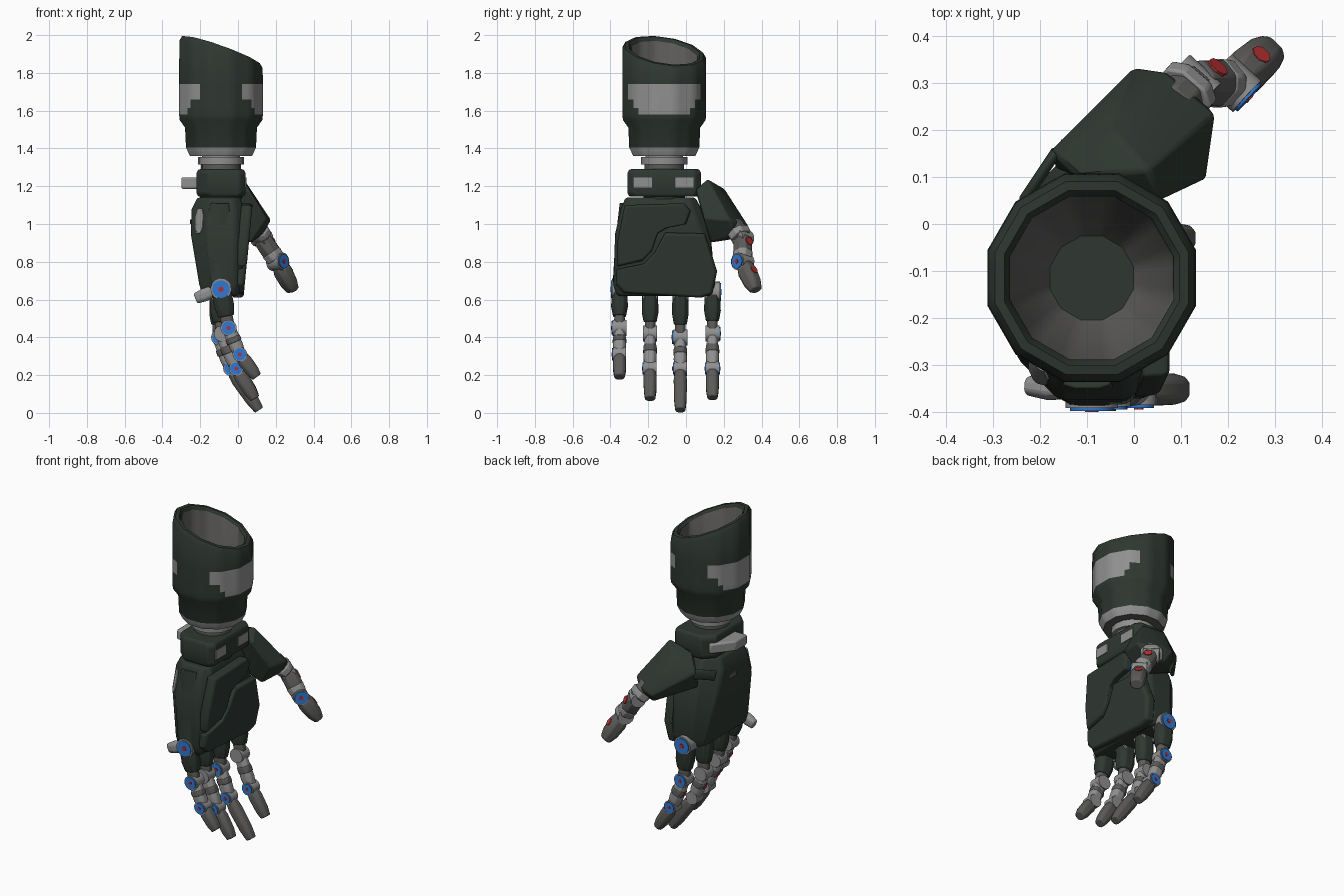
import bpy, bmesh, math
from mathutils import Vector as V

cube = bpy.data.objects.get("Cube")
if cube:
    bpy.data.objects.remove(cube, do_unlink=True)


def material(name, *rgb):
    m = bpy.data.materials.new(name)
    m.use_nodes = True
    m.diffuse_color = (*rgb, 1)
    m.node_tree.nodes["Principled BSDF"].inputs["Base Color"].default_value = (*rgb, 1)
    return m


GREEN = material("dark green", .028, .039, .031)
LIGHT = material("light grey", .28, .28, .28)
GREY = material("mid grey", .105, .103, .1)
BLUE = material("blue", .03, .19, .65)
RED = material("red", .45, .03, .03)


def finish(name, bm, mats, bevel=0, angle=35):
    bmesh.ops.recalc_face_normals(bm, faces=bm.faces)
    me = bpy.data.meshes.new(name)
    bm.to_mesh(me)
    bm.free()
    ob = bpy.data.objects.new(name, me)
    bpy.context.collection.objects.link(ob)
    for m in mats:
        me.materials.append(m)
    if bevel:
        mod = ob.modifiers.new("bevel", 'BEVEL')
        mod.width, mod.segments, mod.limit_method = bevel, 2, 'ANGLE'
    bpy.ops.object.select_all(action='DESELECT')
    ob.select_set(True)
    bpy.context.view_layer.objects.active = ob
    bpy.ops.object.shade_smooth_by_angle(angle=math.radians(angle))


def loft(name, rings, mats, bevel=0, caps=True, rule=None, angle=35):
    """Skin a stack of closed rings; rule picks the material of each face."""
    bm = bmesh.new()
    rows = [[bm.verts.new(p) for p in r] for r in rings]
    n = len(rows[0])
    for k, (a, b) in enumerate(zip(rows, rows[1:])):
        for i in range(n):
            f = bm.faces.new((a[i], a[(i + 1) % n], b[(i + 1) % n], b[i]))
            if rule:
                f.material_index = rule(k, f.calc_center_median())
    if caps:
        bm.faces.new(rows[0])
        bm.faces.new(rows[-1])
    finish(name, bm, mats, bevel, angle)


def rect(z, x0, x1, y0, y1, c):
    """Chamfered rectangle, with the chamfer wider on the back of the hand."""
    d = c * .5
    return [(x0 + c, y0, z), (x1 - d, y0, z), (x1, y0 + d, z), (x1, y1 - d, z),
            (x1 - d, y1, z), (x0 + c, y1, z), (x0, y1 - c, z), (x0, y0 + c, z)]


def plate(name, x0, x1, y0, y1, z0, z1, mat):
    loft(name, [rect(z, x0, x1, y0, y1, .002) for z in (z0, z1)], [mat])


def limb(name, a, b, side, cuts, mat, bevel=.006):
    """Eight-sided bar from a to b; cuts hold (fraction, half width, half depth)."""
    a, b = V(a), V(b)
    d = (b - a).normalized()
    s = (side - d * side.dot(d)).normalized()
    u = s.cross(d)
    shape = [(1, .5), (.5, 1), (-.5, 1), (-1, .5), (-1, -.5), (-.5, -1), (.5, -1), (1, -.5)]
    rings = [[a.lerp(b, t) + s * (w * i) + u * (h * j) for i, j in shape] for t, w, h in cuts]
    loft(name, rings, [mat], bevel)


def disc(name, center, axis, r, half, mat, n=14):
    axis = V(axis).normalized()
    u = axis.orthogonal().normalized()
    w = axis.cross(u)
    ang = [2 * math.pi * i / n for i in range(n)]
    rings = [[V(center) + axis * h + (u * math.cos(t) + w * math.sin(t)) * r for t in ang]
             for h in (-half, half)]
    loft(name, rings, [mat])


# Forearm sleeve: hollow twelve-sided shell with a rim slanted two ways
CX, CY = -.09, -.115


def arm_ring(r, z, slant=0, sides=12, sub=4):
    pts = []
    corner = [(r * math.cos(math.pi / 6 * (i + .5)), r * math.sin(math.pi / 6 * (i + .5)))
              for i in range(sides + 1)]
    for (x0, y0), (x1, y1) in zip(corner, corner[1:]):
        for k in range(sub):
            t = k / sub
            x, y = x0 + (x1 - x0) * t, y0 + (y1 - y0) * t
            pts.append((CX + x, CY + y, z - slant * (x + .4 * y)))
    return pts


def patch(k, c):
    if k == 0:
        return 1
    if k > 10:
        return 2
    if k not in (4, 5, 6):
        return 0
    spread = math.degrees(math.atan2(abs(c.y - CY), abs(c.x - CX)))
    return 1 if spread < (34, 46, 59)[k - 4] else 0


sleeve = [arm_ring(.17, 1.36), arm_ring(.192, 1.405), arm_ring(.197, 1.51), arm_ring(.226, 1.55),
          arm_ring(.23, 1.58), arm_ring(.23, 1.615), arm_ring(.23, 1.66), arm_ring(.23, 1.74),
          arm_ring(.228, 1.89, .33), arm_ring(.213, 1.916, .35), arm_ring(.193, 1.918, .36),
          arm_ring(.18, 1.9, .36), arm_ring(.175, 1.65), arm_ring(.09, 1.5)]
loft("forearm_sleeve", sleeve, [GREEN, LIGHT, GREY], caps=False, rule=patch, angle=40)
disc("sleeve_floor", (CX, CY, 1.5), (0, 0, 1), .095, .004, GREEN, 12)
disc("sleeve_base", (CX, CY, 1.366), (0, 0, 1), .168, .005, GREY, 12)

# Wrist joint and cuff
for name, r, z, half, mat in [("collar", .1, 1.365, .015, LIGHT), ("ball", .122, 1.335, .02, LIGHT),
                              ("neck", .105, 1.3, .018, GREY), ("core", .11, 1.15, .018, GREEN)]:
    disc("wrist_" + name, (CX, CY, z), (0, 0, 1), r, half, mat, 16)
loft("wrist_cuff", [rect(z, -.22 + d, .04 - d, -.31 + d, .08 - d, .06)
     for z, d in ((1.145, .01), (1.165, 0), (1.27, 0), (1.29, .01))], [GREEN], .008)
for i, y in enumerate((-.23, -.01)):
    plate("cuff_plate_%d" % i, .037, .044, y - .05, y + .05, 1.193, 1.247, LIGHT)
# Curved bar wrapping the back of the cuff
loft("cuff_back_bar", [[(-.3, -.17, z), (-.3, -.06, z), (-.205, .06, z), (-.17, .03, z), (-.18, -.17, z)]
     for z in (1.185, 1.247)], [LIGHT], .01)

# Hand body, widening towards the knuckles
loft("hand_body", [rect(.62, -.185, .0, -.365, .13, .05), rect(.68, -.205, .02, -.385, .155, .07),
                   rect(.95, -.25, .03, -.375, .13, .09), rect(1.08, -.245, .03, -.345, .08, .09),
                   rect(1.14, -.215, .01, -.32, .05, .07)], [GREEN], .012)


def palm_plate(name, outline, x0, x1, shrink):
    n = len(outline)
    cy, cz = sum(p[0] for p in outline) / n, sum(p[1] for p in outline) / n
    rings = [[(x + (z - .9) * .09, cy + (y - cy) * s, cz + (z - cz) * s) for y, z in outline]
             for x, s in ((x0, 1), (x1 - .015, 1), (x1, shrink))]
    loft(name, rings, [GREEN], .006)


# Interlocking palm pads
palm_plate("upper_palm_pad", [(-.325, 1.1), (-.01, 1.11), (.025, 1.07), (.0, 1.0), (-.1, .98), (-.15, .95),
           (-.18, .86), (-.23, .805), (-.365, .775), (-.365, .9)], 0, .058, .95)
palm_plate("lower_palm_pad", [(-.11, .955), (.1, .95), (.165, .75), (.14, .63), (.08, .61), (-.33, .635),
           (-.372, .68), (-.368, .76), (-.22, .79), (-.165, .85)], 0, .056, .95)

# Outer edge panel and back details
limb("edge_panel", (-.1, -.335, 1.11), (-.09, -.38, .68), V((1, 0, 0)),
     [(0, .05, .016), (.5, .075, .018), (1, .05, .008)], GREEN)
limb("edge_mark", (-.2, -.302, 1.08), (-.206, -.331, .95), V((.7, -.7, 0)),
     [(0, .014, .007), (.3, .028, .007), (.8, .024, .007), (1, .012, .007)], LIGHT, 0)
plate("back_slot", -.254, -.247, -.13, -.06, 1.0, 1.025, GREY)

# Thumb cover: faceted shell leaning away from the wrist
bm = bmesh.new()
for p in [(-.18, .155, 1.1), (-.12, .1, 1.19), (.03, .115, 1.24), (.06, .05, 1.18), (-.05, .2, 1.19),
          (.0, .335, .98), (.07, .325, .995), (.175, .235, 1.02), (.155, .095, 1.03), (.07, .13, .9),
          (.02, .29, .925), (-.17, .12, 1.0), (.13, .26, .94), (.1, .12, 1.12)]:
    bm.verts.new(p)
hull = bmesh.ops.convex_hull(bm, input=bm.verts)
bmesh.ops.delete(bm, geom=list({g for g in hull["geom_interior"] if g.is_valid}), context='VERTS')
finish("thumb_cover", bm, [GREEN], .01)
limb("thumb_strap", (-.235, .05, 1.06), (-.165, .155, 1.09), V((0, 0, 1)),
     [(0, .03, .012), (1, .03, .012)], GREEN)


def back_mark(name, a, b, side, sign, off, t, r):
    """Small red plate on the back of a segment."""
    a, b = V(a), V(b)
    u = side.cross((b - a).normalized()).normalized() * sign
    disc(name, a.lerp(b, t) + u * off, u, r, .004, RED, 8)


def joint(name, p, axis, r, width, outs):
    """Hinge barrel with a coloured cap on each listed end."""
    axis = V(axis).normalized()
    disc(name + "_barrel", p, axis, r, width, LIGHT)
    for out in outs:
        end = V(p) + axis * width * out
        disc(name + "_cap", end, axis, r * .84, .006, BLUE)
        disc(name + "_dot", end + axis * out * .005, axis, r * .27, .004, RED, 6)


# Four fingers: y position, capped ends per joint, and joints as (x, z)
LOW, HIGH, BOTH, NONE = (-1,), (1,), (-1, 1), ()
fingers = {
    "little": (-.352, (LOW, LOW, LOW), [(-.09, .655), (-.05, .45), (.01, .31), (.1, .19)]),
    "ring": (-.19, (NONE, NONE, LOW), [(-.1, .625), (-.085, .42), (-.01, .235), (.09, .075)]),
    "middle": (-.03, (NONE, LOW, LOW), [(-.1, .625), (-.1, .4), (-.04, .235), (.112, .015)]),
    "index": (.14, (HIGH, HIGH, BOTH), [(-.1, .64), (-.085, .42), (-.01, .235), (.09, .08)]),
}
SIDE = V((0, -1, 0))
for name, (y, outs, path) in fingers.items():
    p = [V((x, y, z)) for x, z in path]
    edge = name in ("little", "index")
    joint(name + "_knuckle", p[0], (0, 1, 0), .056 if edge else .045, .04, outs[0])
    joint(name + "_middle_joint", p[1], (0, 1, 0), .043, .037, outs[1])
    joint(name + "_end_joint", p[2], (0, 1, 0), .039, .034, outs[2])
    limb(name + "_base", p[0], p[1], SIDE, [(0, .042, .052), (.45, .044, .052), (.7, .034, .042)], GREEN)
    limb(name + "_base_fork", p[0], p[1], SIDE, [(.6, .027, .034), (1, .029, .034)], GREY)
    limb(name + "_mid", p[1], p[2], SIDE, [(.1, .028, .036), (.7, .035, .037), (1, .028, .03)], LIGHT)
    limb(name + "_mid_band", p[1], p[2], SIDE, [(.35, .034, .04), (.55, .037, .04)], GREY)
    limb(name + "_tip", p[2], p[3], SIDE, [(.1, .028, .032), (.3, .035, .038), (.75, .033, .035),
         (1.0, .027, .026)], GREY)
    back_mark(name + "_mark", p[1], p[2], SIDE, -1, .038, .45, .015)

# Small knuckle fin behind the little finger
limb("knuckle_fin", (-.225, -.345, .605), (-.13, -.35, .645), V((0, 1, 0)),
     [(0, .02, .028), (.5, .028, .035), (1, .02, .03)], LIGHT)

# Thumb
t = [V(q) for q in ((.08, .25, 1.0), (.125, .3, .925), (.21, .3, .8), (.29, .37, .65))]
TS = V((.72, -.66, .05))
joint("thumb_base_joint", t[1], TS, .042, .045, NONE)
joint("thumb_end_joint", t[2], TS, .046, .042, HIGH)
limb("thumb_root", t[0], t[1], TS, [(0, .042, .045), (1, .047, .043)], GREY)
limb("thumb_bracket", t[0], t[1], TS, [(.5, .062, .052), (.9, .062, .046)], LIGHT)
limb("thumb_mid", t[1], t[2], TS, [(.05, .042, .048), (.6, .045, .048), (1, .032, .037)], GREY)
limb("thumb_mid_band", t[1], t[2], TS, [(.6, .048, .05), (.9, .045, .046)], LIGHT)
limb("thumb_tip", t[2], t[3], TS, [(.1, .034, .038), (.35, .046, .048), (.75, .043, .043),
     (1, .034, .028)], GREY)
back_mark("thumb_mid_mark", t[1], t[2], TS, 1, .049, .28, .024)
back_mark("thumb_tip_mark", t[2], t[3], TS, 1, .046, .45, .022)
